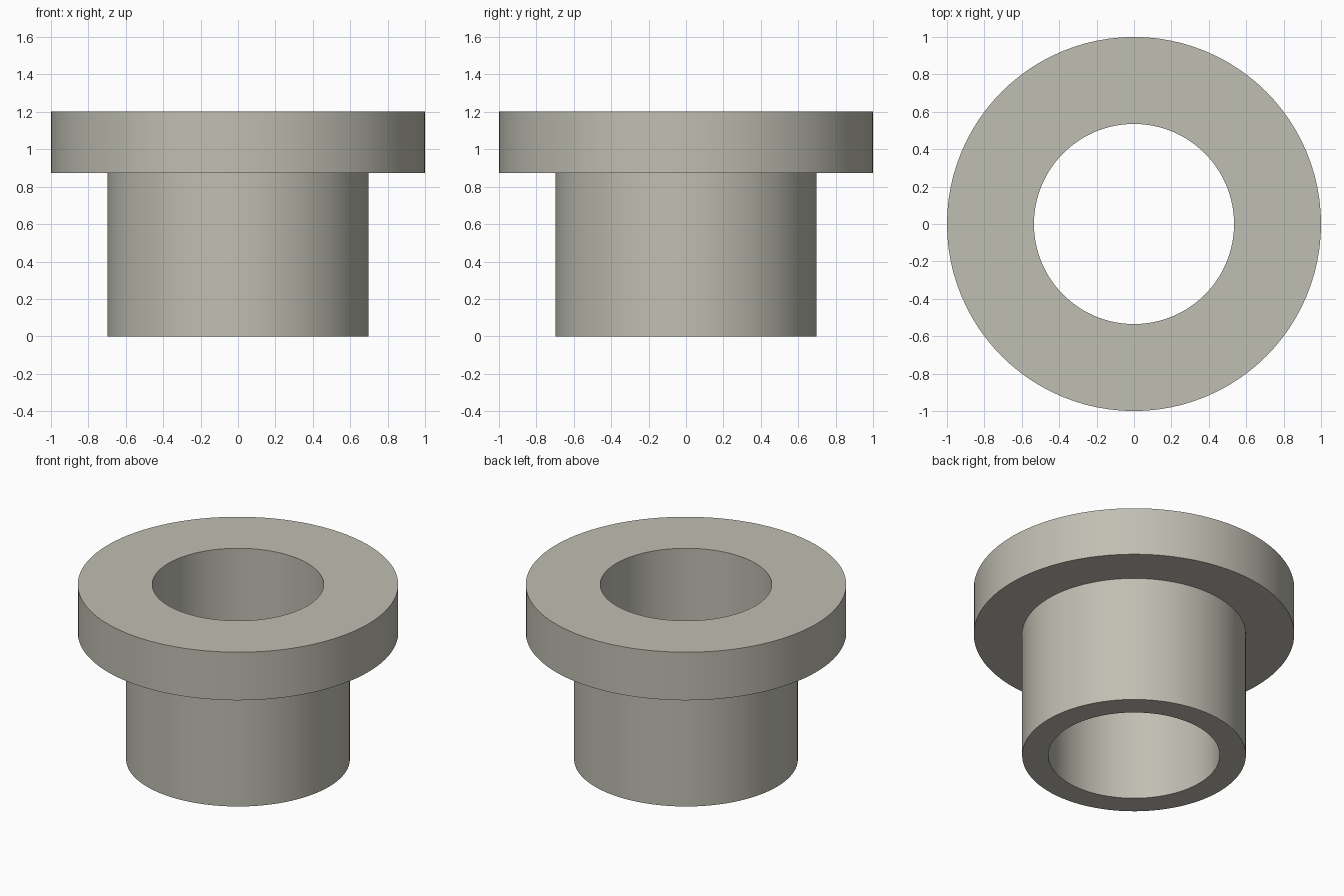
import bpy
import bmesh
from math import cos, sin, tau, radians

cube = bpy.data.objects.get("Cube")
if cube:
    bpy.data.objects.remove(cube, do_unlink=True)

SEGMENTS = 96
BORE, SLEEVE, FLANGE = 0.535, 0.698, 1.0
SHOULDER, TOP = 0.872, 1.203

# Warm grey finish
grey = bpy.data.materials.new("warm_grey")
grey.use_nodes = True
colour = (0.53, 0.52, 0.45, 1)
grey.diffuse_color = colour
grey.node_tree.nodes["Principled BSDF"].inputs["Base Color"].default_value = colour


def lathe(name, profile):
    """Revolve a closed (radius, height) profile about the z axis."""
    bm = bmesh.new()
    rings = [[bm.verts.new((r * cos(tau * i / SEGMENTS), r * sin(tau * i / SEGMENTS), z))
              for i in range(SEGMENTS)] for r, z in profile]
    for k, ring in enumerate(rings):
        above = rings[(k + 1) % len(rings)]
        for i in range(SEGMENTS):
            j = (i + 1) % SEGMENTS
            bm.faces.new((ring[i], ring[j], above[j], above[i]))
    bmesh.ops.recalc_face_normals(bm, faces=bm.faces)
    mesh = bpy.data.meshes.new(name)
    bm.to_mesh(mesh)
    bm.free()
    mesh.materials.append(grey)
    obj = bpy.data.objects.new(name, mesh)
    bpy.context.collection.objects.link(obj)
    return obj


# Hollow sleeve with a wide flange, one continuous solid
bushing = lathe("flanged_bushing", [
    (BORE, 0), (SLEEVE, 0), (SLEEVE, SHOULDER),
    (FLANGE, SHOULDER), (FLANGE, TOP), (BORE, TOP)])

# Smooth walls with crisp rims
bpy.ops.object.select_all(action='DESELECT')
bushing.select_set(True)
bpy.context.view_layer.objects.active = bushing
bpy.ops.object.shade_smooth_by_angle(angle=radians(30))
